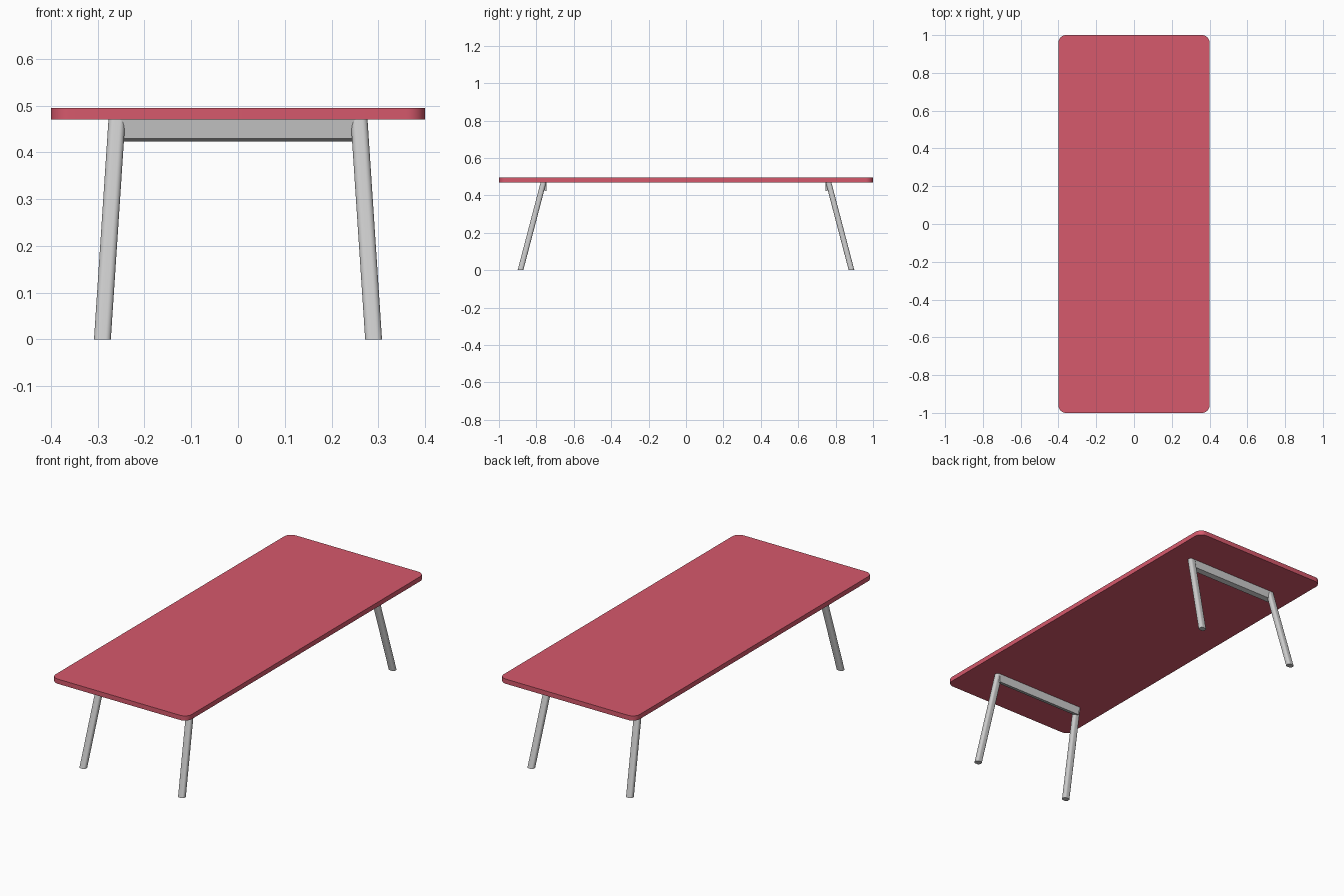
import bpy, bmesh, math

if "Cube" in bpy.data.objects:
    bpy.data.objects.remove(bpy.data.objects["Cube"])

TOP_Z, UNDER_Z = 0.495, 0.47


def finish(name, bm, smooth=True):
    bmesh.ops.recalc_face_normals(bm, faces=bm.faces)
    mesh = bpy.data.meshes.new(name)
    bm.to_mesh(mesh)
    bm.free()
    obj = bpy.data.objects.new(name, mesh)
    bpy.context.collection.objects.link(obj)
    if smooth:
        bpy.ops.object.select_all(action='DESELECT')
        obj.select_set(True)
        bpy.context.view_layer.objects.active = obj
        bpy.ops.object.shade_smooth_by_angle(angle=math.radians(30))
    return obj


def rounded_rect(hx, hy, r, n):
    pts = []
    for k, (sx, sy) in enumerate([(1, 1), (-1, 1), (-1, -1), (1, -1)]):
        for i in range(n + 1):
            a = math.pi / 2 * (k + i / n)
            pts.append((sx * (hx - r) + r * math.cos(a),
                        sy * (hy - r) + r * math.sin(a)))
    return pts


def loft(name, bottom, top, smooth=True):
    bm = bmesh.new()
    a = [bm.verts.new(p) for p in bottom]
    b = [bm.verts.new(p) for p in top]
    bm.faces.new(a)
    bm.faces.new(b)
    for i in range(len(a)):
        j = (i + 1) % len(a)
        bm.faces.new((a[i], a[j], b[j], b[i]))
    return finish(name, bm, smooth)


# Tabletop with rounded corners
outline = rounded_rect(0.4, 1.0, 0.04, 10)
tabletop = loft("tabletop", [(x, y, UNDER_Z) for x, y in outline],
                [(x, y, TOP_Z) for x, y in outline])
red = bpy.data.materials.new("red")
red.diffuse_color = (0.67, 0.10, 0.15, 1)
red.use_nodes = True
red.node_tree.nodes["Principled BSDF"].inputs["Base Color"].default_value = red.diffuse_color
tabletop.data.materials.append(red)

# Splayed legs and the rail joining each pair
section = rounded_rect(0.018, 0.0152, 0.012, 8)
rail_profile = [(0.777, 0.47), (0.772, 0.43), (0.746, 0.423), (0.747, 0.47)]
for end, sy in (("front", -1), ("back", 1)):
    for side, sx in (("left", -1), ("right", 1)):
        loft(f"{end}_{side}_leg",
             [(sx * (0.290 + x), sy * (0.885 + y), 0) for x, y in section],
             [(sx * (0.259 + x), sy * (0.762 + y), UNDER_Z) for x, y in section])
    loft(f"{end}_rail",
         [(-0.26, sy * y, z) for y, z in rail_profile],
         [(0.26, sy * y, z) for y, z in rail_profile], smooth=False)
